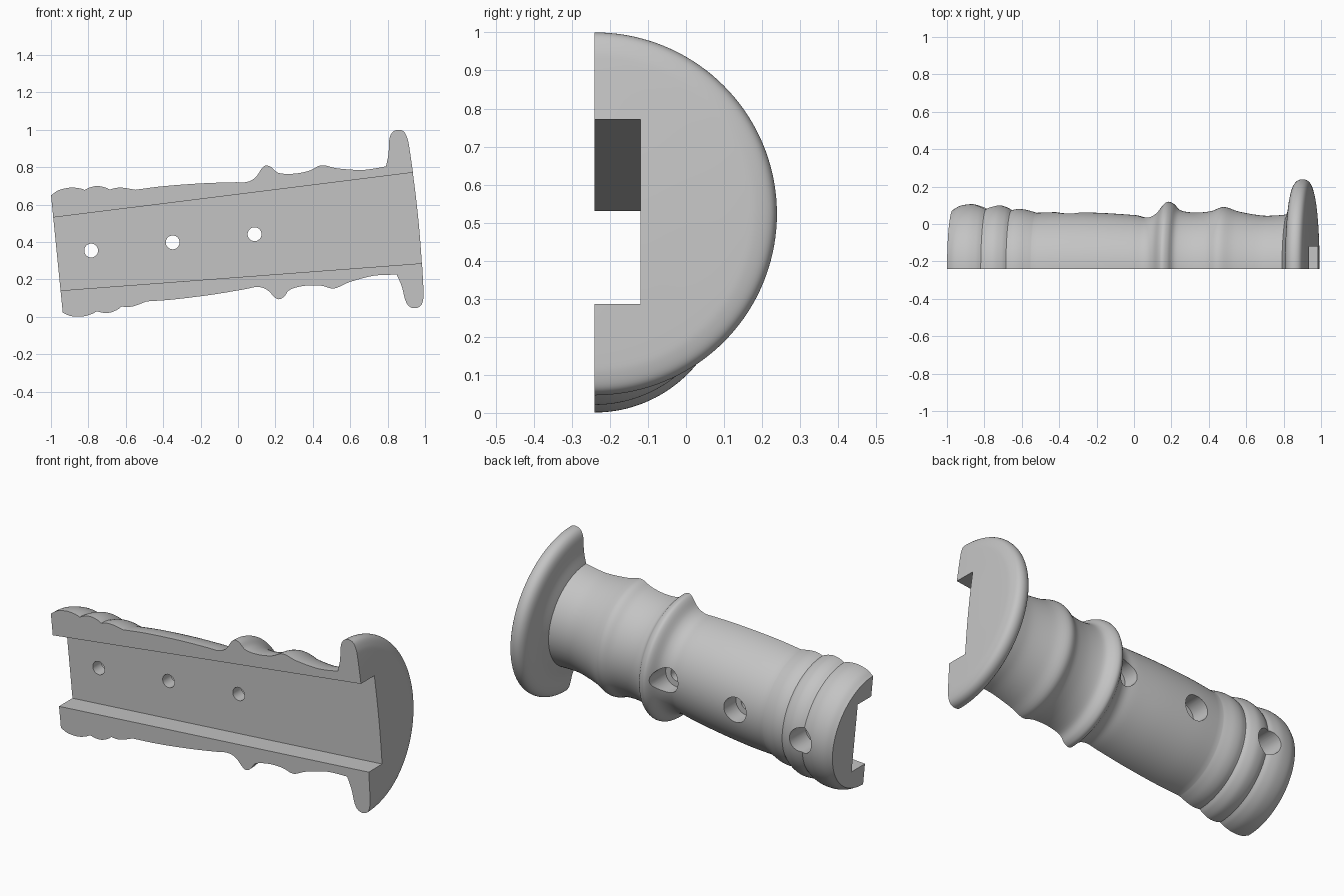
import bpy, bmesh, math
from mathutils import Matrix, Vector

if "Cube" in bpy.data.objects:
    bpy.data.objects.remove(bpy.data.objects["Cube"], do_unlink=True)

FLAT_Y = -0.24      # mating face of the half grip
ARC_STEPS = 72

# Lathe profile (distance along axis, radius), one smooth run per tuple with creases between
RUNS = [
    [(-0.973, 0.315), (-0.931, 0.338), (-0.87, 0.346), (-0.82, 0.338), (-0.791, 0.326)],
    [(-0.791, 0.326), (-0.76, 0.337), (-0.72, 0.340), (-0.68, 0.328), (-0.657, 0.314)],
    [(-0.657, 0.314), (-0.625, 0.320), (-0.59, 0.318), (-0.55, 0.308), (-0.523, 0.300)],
    [(-0.523, 0.300), (-0.371, 0.304), (-0.171, 0.299), (0.0, 0.288), (0.075, 0.282),
     (0.125, 0.302), (0.164, 0.348), (0.187, 0.359), (0.214, 0.347), (0.25, 0.313),
     (0.33, 0.301), (0.415, 0.309), (0.483, 0.331), (0.565, 0.306), (0.68, 0.286),
     (0.75, 0.285), (0.824, 0.291)],
    [(0.824, 0.291), (0.844, 0.355), (0.857, 0.435), (0.878, 0.47), (0.91, 0.479),
     (0.938, 0.466), (0.953, 0.43), (0.958, 0.385), (0.963, 0.28), (0.967, 0.17),
     (0.97, 0.03)],
]


def smooth_run(points, steps=5):
    """Catmull-Rom samples through the points."""
    p = [Vector(q) for q in points]
    p = [2 * p[0] - p[1]] + p + [2 * p[-1] - p[-2]]
    out = []
    for a, b, c, d in zip(p, p[1:], p[2:], p[3:]):
        for i in range(steps):
            t = i / steps
            out.append(0.5 * (2 * b + (c - a) * t + (2 * a - 5 * b + 4 * c - d) * t ** 2
                              + (3 * b - a - 3 * c + d) * t ** 3))
    return out


def finish(bm, name):
    bmesh.ops.recalc_face_normals(bm, faces=bm.faces)
    mesh = bpy.data.meshes.new(name)
    bm.to_mesh(mesh)
    bm.free()
    obj = bpy.data.objects.new(name, mesh)
    bpy.context.collection.objects.link(obj)
    return obj


def half_lathe(profile, name):
    bm = bmesh.new()
    rows = []
    for s, r in profile:
        angles = [math.pi * i / ARC_STEPS for i in range(ARC_STEPS + 1)]
        rows.append([bm.verts.new((s, FLAT_Y + r * math.sin(a), r * math.cos(a))) for a in angles])
    for a, b in zip(rows, rows[1:]):
        for i in range(ARC_STEPS):
            bm.faces.new((a[i], a[i + 1], b[i + 1], b[i]))
    bm.faces.new(rows[0])
    bm.faces.new(rows[-1])
    bm.faces.new([r[0] for r in rows] + [r[-1] for r in reversed(rows)])
    return finish(bm, name)


def tang_cutter():
    """Tapered slot, open at both ends and at the mating face."""
    bm = bmesh.new()
    ends = []
    for s, h in ((-1.1, 0.193), (1.1, 0.247)):
        ends.append([bm.verts.new((s, y, z)) for y, z in
                     ((-0.5, -h), (-0.12, -h), (-0.12, h), (-0.5, h))])
    a, b = ends
    bm.faces.new(a)
    bm.faces.new(b)
    for i in range(4):
        j = (i + 1) % 4
        bm.faces.new((a[i], a[j], b[j], b[i]))
    return finish(bm, "tang_slot_cutter")


def bore_cutter(s, radius, y0, y1):
    bm = bmesh.new()
    place = Matrix.Translation((s, (y0 + y1) / 2, 0)) @ Matrix.Rotation(math.pi / 2, 4, 'X')
    bmesh.ops.create_cone(bm, cap_ends=True, segments=40, radius1=radius, radius2=radius,
                          depth=y1 - y0, matrix=place)
    return finish(bm, "bore_cutter")


# Grip body with pommel rings, finger ridges and guard
profile = [p for run in RUNS for p in smooth_run(run)] + [Vector(RUNS[-1][-1])]
grip = half_lathe(profile, "grip_half")

# Tang slot, rivet holes and their counterbores
cutters = [tang_cutter()]
for s in (-0.789, -0.351, 0.089):
    cutters.append(bore_cutter(s, 0.037, -0.3, 0.3))
    cutters.append(bore_cutter(s, 0.07, -0.045, 0.3))

bpy.context.view_layer.objects.active = grip
for cutter in cutters:
    mod = grip.modifiers.new("cut", 'BOOLEAN')
    mod.operation = 'DIFFERENCE'
    mod.solver = 'EXACT'
    mod.object = cutter
    bpy.ops.object.modifier_apply(modifier=mod.name)
    bpy.data.objects.remove(cutter, do_unlink=True)

# Tilt the axis and seat it at height
grip.data.transform(Matrix.Translation((0, 0, 0.433)) @ Matrix.Rotation(-math.atan(0.1), 4, 'Y'))

# Plain grey finish
mat = bpy.data.materials.new("plain_grey")
mat.use_nodes = True
grey = (0.55, 0.55, 0.55, 1)
mat.diffuse_color = grey
mat.node_tree.nodes["Principled BSDF"].inputs["Base Color"].default_value = grey
grip.data.materials.clear()
grip.data.materials.append(mat)

bpy.ops.object.select_all(action='DESELECT')
grip.select_set(True)
bpy.ops.object.shade_smooth_by_angle(angle=math.radians(25))
